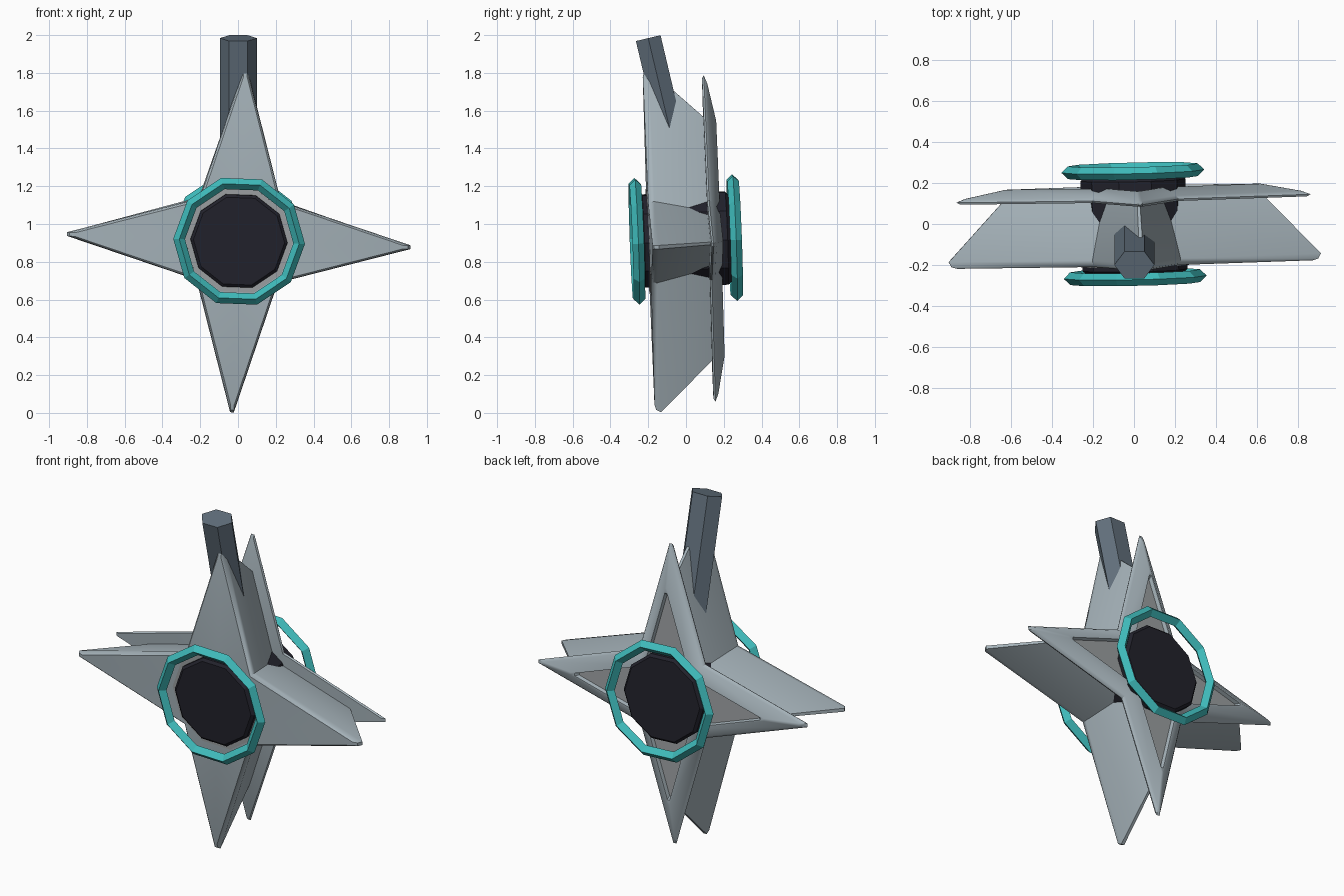
import bpy, bmesh, math
from mathutils import Matrix, Vector

cube = bpy.data.objects.get("Cube")
if cube:
    bpy.data.objects.remove(cube)


def material(name, color):
    m = bpy.data.materials.new(name)
    m.use_nodes = True
    m.diffuse_color = (*color, 1)
    m.node_tree.nodes["Principled BSDF"].inputs["Base Color"].default_value = (*color, 1)
    return m


SHELL = material("pale blue grey", (0.38, 0.45, 0.49))
PANEL = material("neutral grey", (0.34, 0.36, 0.37))
CORE = material("near black", (0.016, 0.016, 0.025))
TEAL = material("teal", (0.05, 0.50, 0.50))
STEEL = material("dark steel", (0.12, 0.16, 0.20))

# The whole star leans slightly on every axis; depth runs along y
LEAN = (Matrix.Translation((0, 0, 0.918))
        @ Matrix.Rotation(math.radians(1.3), 4, 'Z')
        @ Matrix.Rotation(math.radians(2.1), 4, 'X')
        @ Matrix.Rotation(math.radians(2.2), 4, 'Y'))


def star(tip, valley, blunt=0.010):
    """Four-pointed outline with slightly blunted tips."""
    pts = []
    for k in range(4):
        turn = Matrix.Rotation(k * math.pi / 2, 2)
        d = valley * math.sqrt(0.5)
        pts += [turn @ Vector(p) for p in ((tip, -blunt), (tip, blunt), (d, d))]
    return pts


def polygon(radius, sides=10):
    return [Vector((math.cos(a), math.sin(a))) * radius
            for a in (2 * math.pi * i / sides for i in range(sides))]


def loft(name, outline, sections, mats, matrix, last_mat=0, smooth=True):
    """Skin scaled copies of an outline; sections are (scale, depth)."""
    bm = bmesh.new()
    rings = [[bm.verts.new((p.x * s, y, p.y * s)) for p in outline] for s, y in sections]
    n = len(outline)
    for a, b in zip(rings, rings[1:]):
        for i in range(n):
            j = (i + 1) % n
            bm.faces.new((a[i], a[j], b[j], b[i]))
    # Caps are fans so that concave outlines stay clean
    for ring, (s, y), idx in ((rings[0], sections[0], 0), (rings[-1], sections[-1], last_mat)):
        mid = bm.verts.new((0, y, 0))
        for i in range(n):
            bm.faces.new((ring[i], ring[(i + 1) % n], mid)).material_index = idx
    bmesh.ops.recalc_face_normals(bm, faces=bm.faces)
    mesh = bpy.data.meshes.new(name)
    bm.to_mesh(mesh)
    bm.free()
    return add(name, mesh, mats, matrix, smooth)


def add(name, mesh, mats, matrix, smooth=False):
    ob = bpy.data.objects.new(name, mesh)
    for m in mats:
        mesh.materials.append(m)
    ob.matrix_world = matrix
    bpy.context.collection.objects.link(ob)
    if smooth:
        bpy.ops.object.select_all(action='DESELECT')
        bpy.context.view_layer.objects.active = ob
        ob.select_set(True)
        bpy.ops.object.shade_smooth_by_angle(angle=math.radians(40))
    return ob


# Main star body, rounded front edge, tapering to the rear
loft("star_body", star(0.91, 0.305),
     [(0.955, -0.198), (0.985, -0.19), (1, -0.165), (0.7, 0.125)], [SHELL], LEAN)

# Rear star plate with a sunken star panel
loft("rear_plate", star(0.865, 0.30),
     [(0.98, 0.115), (1, 0.125), (0.95, 0.142), (0.72, 0.182), (0.69, 0.182), (0.67, 0.16)],
     [SHELL, PANEL], LEAN, last_mat=1)

# Dark core running through the body, with softened rims
loft("core", polygon(0.257), [(0.94, -0.238), (1, -0.225), (1, 0.215), (0.94, 0.23)],
     [CORE], LEAN, smooth=False)

# Thin collar around the core on the front
loft("front_collar", polygon(0.285), [(1, -0.203), (1, -0.197)], [PANEL], LEAN, smooth=False)


# Faceted rings floating in front of and behind the core
def ring(name, depth, sides=10, major=0.318, minor=0.031):
    bm = bmesh.new()
    loops = []
    for c in polygon(1, sides):
        loops.append([bm.verts.new((c.x * (major + q.x), depth + q.y, c.y * (major + q.x)))
                      for q in polygon(minor, 4)])
    for i in range(sides):
        a, b = loops[i], loops[(i + 1) % sides]
        for k in range(4):
            bm.faces.new((a[k], a[(k + 1) % 4], b[(k + 1) % 4], b[k]))
    bmesh.ops.recalc_face_normals(bm, faces=bm.faces)
    mesh = bpy.data.meshes.new(name)
    bm.to_mesh(mesh)
    bm.free()
    add(name, mesh, [TEAL], LEAN)


for name, depth in (("front_ring", -0.26), ("rear_ring", 0.258)):
    ring(name, depth)

# Hexagonal rod leaning out of the top arm
bm = bmesh.new()
bmesh.ops.create_cone(bm, cap_ends=True, segments=6, radius1=0.098, radius2=0.098, depth=0.7)
bmesh.ops.rotate(bm, verts=bm.verts, matrix=Matrix.Rotation(math.pi / 6, 3, 'Z'))
if max(v.co.x for v in bm.verts) < 0.095:
    bmesh.ops.rotate(bm, verts=bm.verts, matrix=Matrix.Rotation(math.pi / 6, 3, 'Z'))
bmesh.ops.scale(bm, verts=bm.verts, vec=(1, 0.79, 1))
bmesh.ops.translate(bm, verts=bm.verts, vec=(0, 0, -0.35))
rod_mesh = bpy.data.meshes.new("top_rod")
bm.to_mesh(rod_mesh)
bm.free()
add("top_rod", rod_mesh, [STEEL],
    Matrix.Translation((0.002, -0.2, 1.984)) @ Matrix.Rotation(math.radians(13.3), 4, 'X'))
